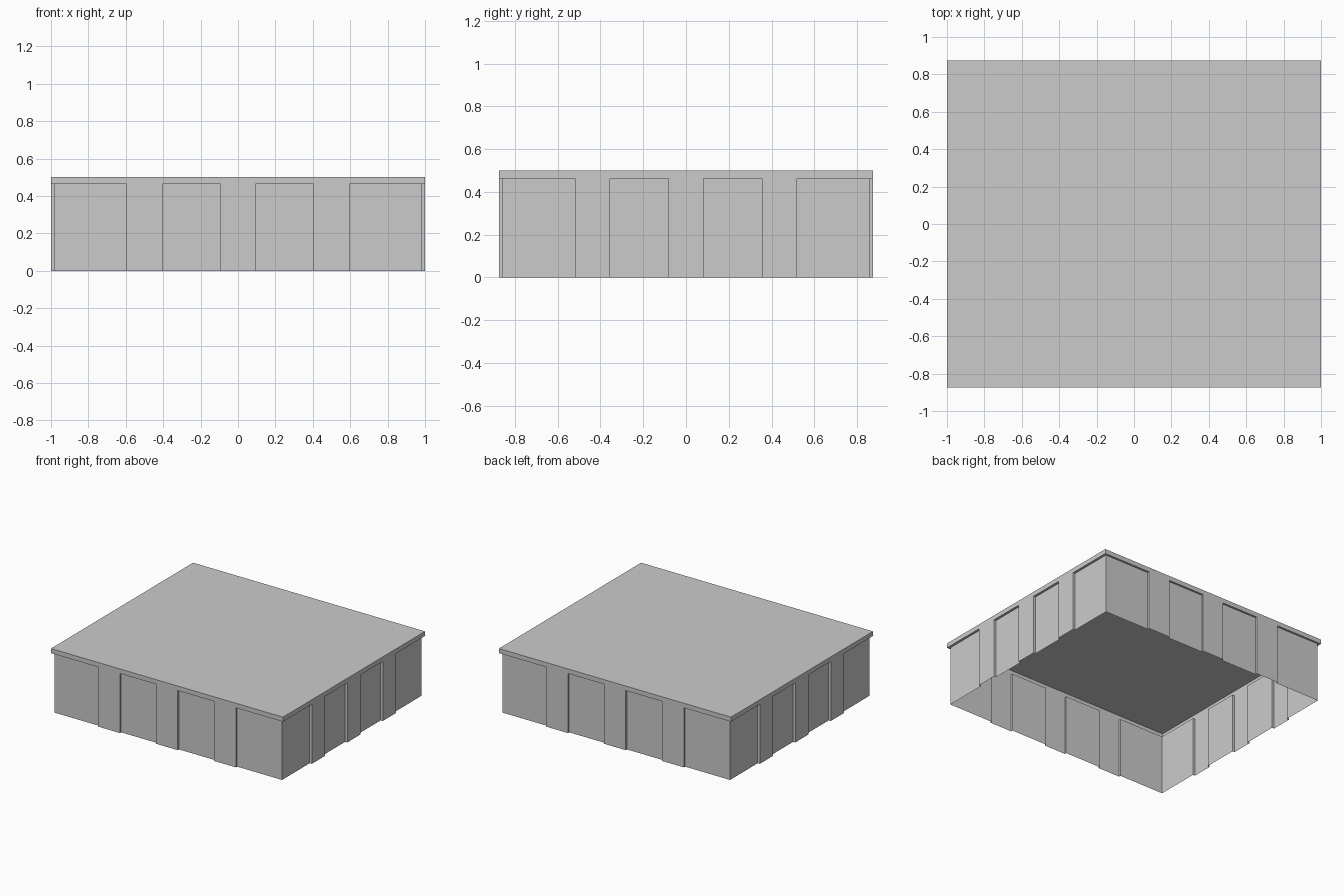
import bpy, bmesh

if "Cube" in bpy.data.objects:
    bpy.data.objects.remove(bpy.data.objects["Cube"])

W, D = 1.0, 0.875            # half width and half depth of the rim
RX, RY = 0.018, 0.015        # panel recess on the x and y facing sides
RIM, TOP = 0.464, 0.5        # underside of rim, top of lid
FRONT_PIERS = [(-0.595, -0.405), (-0.093, 0.093), (0.405, 0.595)]
SIDE_PIERS = [(-0.519, -0.355), (-0.082, 0.082), (0.355, 0.519)]


def side_points(piers, recess, place):
    """Notched outline of one side, walking counter-clockwise."""
    pts = []
    for a, b in piers:
        pts += [place(a, recess), place(a, 0), place(b, 0), place(b, recess)]
    return pts


sides = [
    side_points(FRONT_PIERS, RY, lambda t, d: (t, -D + d)),
    side_points(SIDE_PIERS, RX, lambda t, d: (W - d, t)),
    side_points(FRONT_PIERS, RY, lambda t, d: (-t, D - d)),
    side_points(SIDE_PIERS, RX, lambda t, d: (-W + d, -t)),
]
# corner at the end of each side
signs = [(1, -1), (1, 1), (-1, 1), (-1, -1)]
inner = [(sx * (W - RX), sy * (D - RY)) for sx, sy in signs]
outer = [(sx * W, sy * D) for sx, sy in signs]


def make_part(name, faces):
    bm = bmesh.new()
    for f in faces:
        bm.faces.new([bm.verts.new(p) for p in f])
    bmesh.ops.remove_doubles(bm, verts=bm.verts, dist=1e-5)
    mesh = bpy.data.meshes.new(name)
    bm.to_mesh(mesh)
    bm.free()
    obj = bpy.data.objects.new(name, mesh)
    bpy.context.collection.objects.link(obj)


def at(pts, z):
    return [(x, y, z) for x, y in pts]


# thin wall with recessed panels between piers, open underneath
outline = []
for s, c in zip(sides, inner):
    outline += s + [c]
wall = [at([p, q], 0) + at([q, p], RIM)
        for p, q in zip(outline, outline[1:] + outline[:1])]
make_part("panelled_wall", wall)

# lid: top sheet, rim band and the ledges over the recessed panels
lid = [at(outer, TOP)]
for i, s in enumerate(sides):
    nxt = sides[(i + 1) % 4]
    start, end = outer[i - 1], outer[i]
    flush = [s[k] for k in (1, 2, 5, 6, 9, 10)]
    lid.append(at([start] + flush + [end], RIM) + at([end, start], TOP))
    lid.append(at(s[2:6], RIM))
    lid.append(at(s[6:10], RIM))
    lid.append(at([s[10], s[11], inner[i], nxt[0], nxt[1], end], RIM))
make_part("lid", lid)
